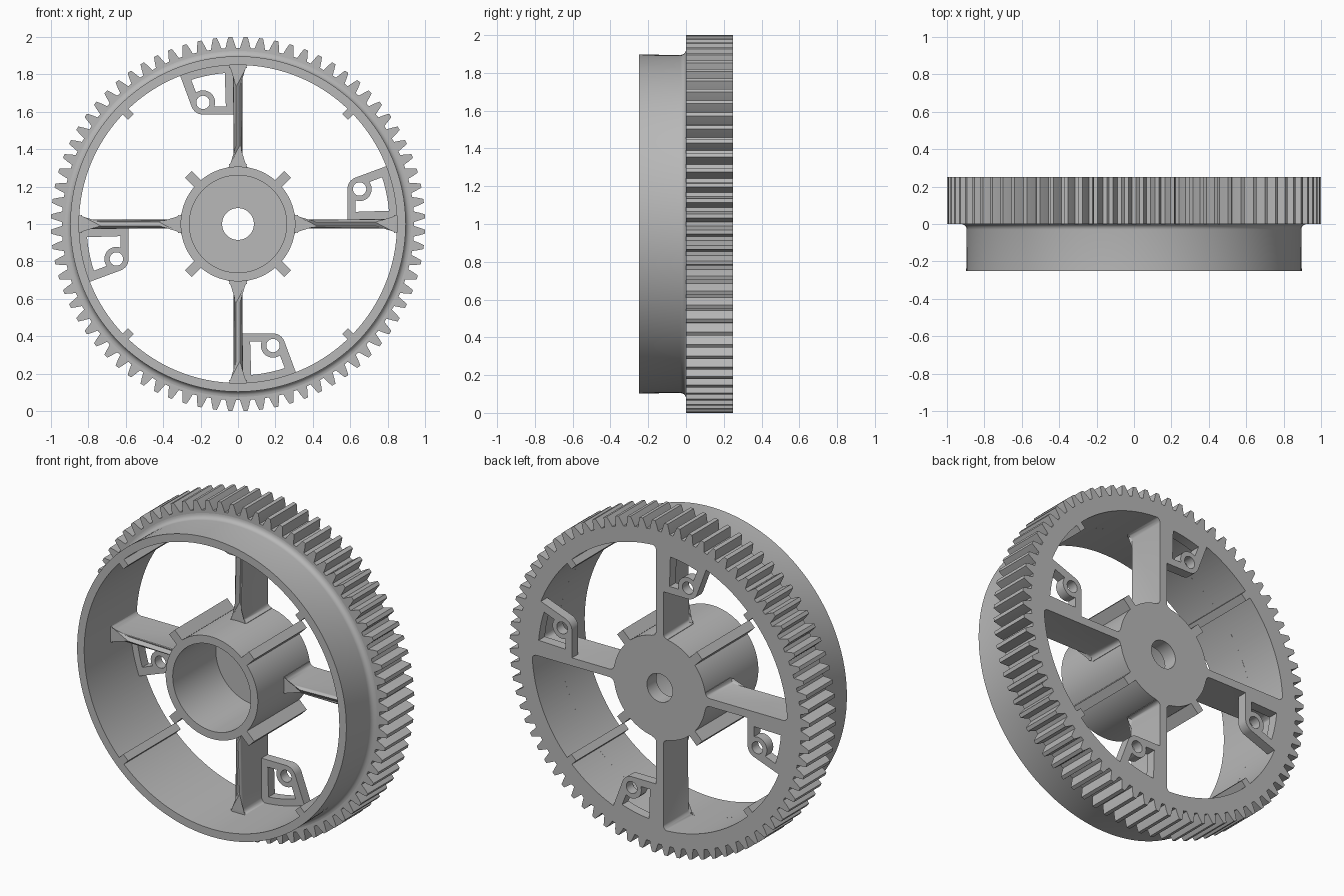
import bpy, bmesh
from math import sin, cos, pi, radians, tau
from mathutils import Matrix

if "Cube" in bpy.data.objects:
    bpy.data.objects.remove(bpy.data.objects["Cube"])

grey = bpy.data.materials.new("plain grey")
grey.use_nodes = True
grey.diffuse_color = (0.48, 0.48, 0.48, 1)
grey.node_tree.nodes["Principled BSDF"].inputs["Base Color"].default_value = (0.48, 0.48, 0.48, 1)

FRONT, MID, BACK = -0.25, 0.0, 0.25
INNER, TEETH = 0.85, 76


def add(name, mesh, turn=0.0):
    """Place a mesh on the wheel axis, turned about it."""
    ob = bpy.data.objects.new(name, mesh)
    ob.location.z = 1
    ob.rotation_euler.y = turn
    bpy.context.collection.objects.link(ob)
    return ob


def finish(bm, name, angle=35):
    bmesh.ops.recalc_face_normals(bm, faces=bm.faces)
    mesh = bpy.data.meshes.new(name)
    bm.to_mesh(mesh)
    bm.free()
    mesh.materials.append(grey)
    mesh.shade_smooth()
    mesh.set_sharp_from_angle(angle=radians(angle))
    return mesh


def lathe(name, profile, steps=128):
    """Revolve a closed (radius, y) profile around the y axis."""
    bm = bmesh.new()
    rings = [[bm.verts.new((r * cos(tau * i / steps), y, r * sin(tau * i / steps)))
              for r, y in profile] for i in range(steps)]
    n = len(profile)
    for i in range(steps):
        a, b = rings[i], rings[(i + 1) % steps]
        for j in range(n):
            k = (j + 1) % n
            bm.faces.new((a[j], a[k], b[k], b[j]))
    return add(name, finish(bm, name))


def arc(cx, cz, r, a0, a1, steps=8):
    angles = [radians(a0 + (a1 - a0) * i / steps) for i in range(steps + 1)]
    return [(cx + r * cos(a), cz + r * sin(a)) for a in angles]


def plate(name, loops, y0, y1, round_front=0.0):
    """Extrude filled (x, z) outlines, with holes, from y0 to y1."""
    curve = bpy.data.curves.new(name, "CURVE")
    curve.dimensions, curve.fill_mode = "2D", "BOTH"
    curve.extrude = (y1 - y0) / 2
    for loop in loops:
        spline = curve.splines.new("POLY")
        spline.points.add(len(loop) - 1)
        spline.use_cyclic_u = True
        for point, (x, z) in zip(spline.points, loop):
            point.co = (x, z, 0, 1)
    temp = bpy.data.objects.new(name, curve)
    flat = bpy.data.meshes.new_from_object(temp)
    bm = bmesh.new()
    bm.from_mesh(flat)
    bpy.data.objects.remove(temp)
    bpy.data.curves.remove(curve)
    bpy.data.meshes.remove(flat)
    bmesh.ops.remove_doubles(bm, verts=bm.verts, dist=0.0001)
    bm.transform(Matrix.Translation((0, (y0 + y1) / 2, 0)) @ Matrix.Rotation(pi / 2, 4, "X"))
    if round_front:
        rim = [e for e in bm.edges if all(v.co.y < y0 + 0.001 for v in e.verts)
               and e.calc_face_angle(0) > 1]
        bmesh.ops.bevel(bm, geom=rim, offset=round_front, segments=3,
                        profile=0.5, affect="EDGES")
    return finish(bm, name)


# Toothed ring: one column of quads per outline point
outline = []
pitch = tau / TEETH
for i in range(TEETH):
    for offset, r in ((-0.36, 0.942), (-0.25, 0.972), (-0.13, 1.0),
                      (0.13, 1.0), (0.25, 0.972), (0.36, 0.942)):
        outline.append(((i + 0.5 + offset) * pitch, r))
bm = bmesh.new()
columns = [[bm.verts.new((r * cos(a), y, r * sin(a)))
            for r, y in ((INNER, MID), (radius, MID), (radius, BACK), (INNER, BACK))]
           for a, radius in outline]
for i, a in enumerate(columns):
    b = columns[(i + 1) % len(columns)]
    for j in range(4):
        k = (j + 1) % 4
        bm.faces.new((a[j], a[k], b[k], b[j]))
add("toothed_ring", finish(bm, "toothed_ring", 20))

# Drum in front of the teeth, with a small fillet where they meet
fillet = arc(0.925, MID - 0.03, 0.03, 180, 90, 5)
lathe("drum", [(INNER, MID), (INNER, FRONT), (0.897, FRONT)] + fillet)

# Hub cup with a bored back plate
lathe("hub", [(0.085, BACK), (0.307, BACK), (0.307, FRONT), (0.26, FRONT),
              (0.26, 0.16), (0.085, 0.16)])

# Spoke flaring into hub and rim
half, f = 0.024, 0.028
side = ([(half + f, 0.28)] + arc(half + f, 0.305 + f, f, 270, 180, 5)
        + arc(half + f, 0.85 - f, f, 180, 90, 5) + [(half + f, 0.87)])
spoke = plate("spoke", [side + [(-x, z) for x, z in reversed(side)]], MID, BACK, 0.014)

# Bracket frame with a window and a bored boss
boss = (-0.187, 0.65)
body = ([(-0.02, 0.585), (-0.02, 0.86), (-0.16, 0.846), (-0.312, 0.80)]
        + arc(*boss, 0.065, 200, 270))
window = (arc(*boss, 0.065, -20, 125) + arc(0, 0, 0.81, 108, 95)
          + [(-0.065, 0.628)])
bracket = plate("bracket", [body, window, arc(*boss, 0.036, 0, 345, 23)], 0.19, BACK)


# Straight ribs along the hub and the inside of the rim
def rib(name, r0, r1, width):
    bm = bmesh.new()
    bmesh.ops.create_cube(bm, size=1, matrix=Matrix.Translation((0, 0, (r0 + r1) / 2))
                          @ Matrix.Diagonal((width, BACK - FRONT, r1 - r0, 1)))
    return finish(bm, name)


hub_rib = rib("hub_rib", 0.29, 0.375, 0.052)
rim_rib = rib("rim_rib", 0.81, 0.87, 0.045)

for i in range(4):
    turn = i * pi / 2
    add("spoke", spoke, turn)
    add("bracket", bracket, turn)
    add("hub_rib", hub_rib, turn + pi / 4)
    add("rim_rib", rim_rib, turn + pi / 4)
